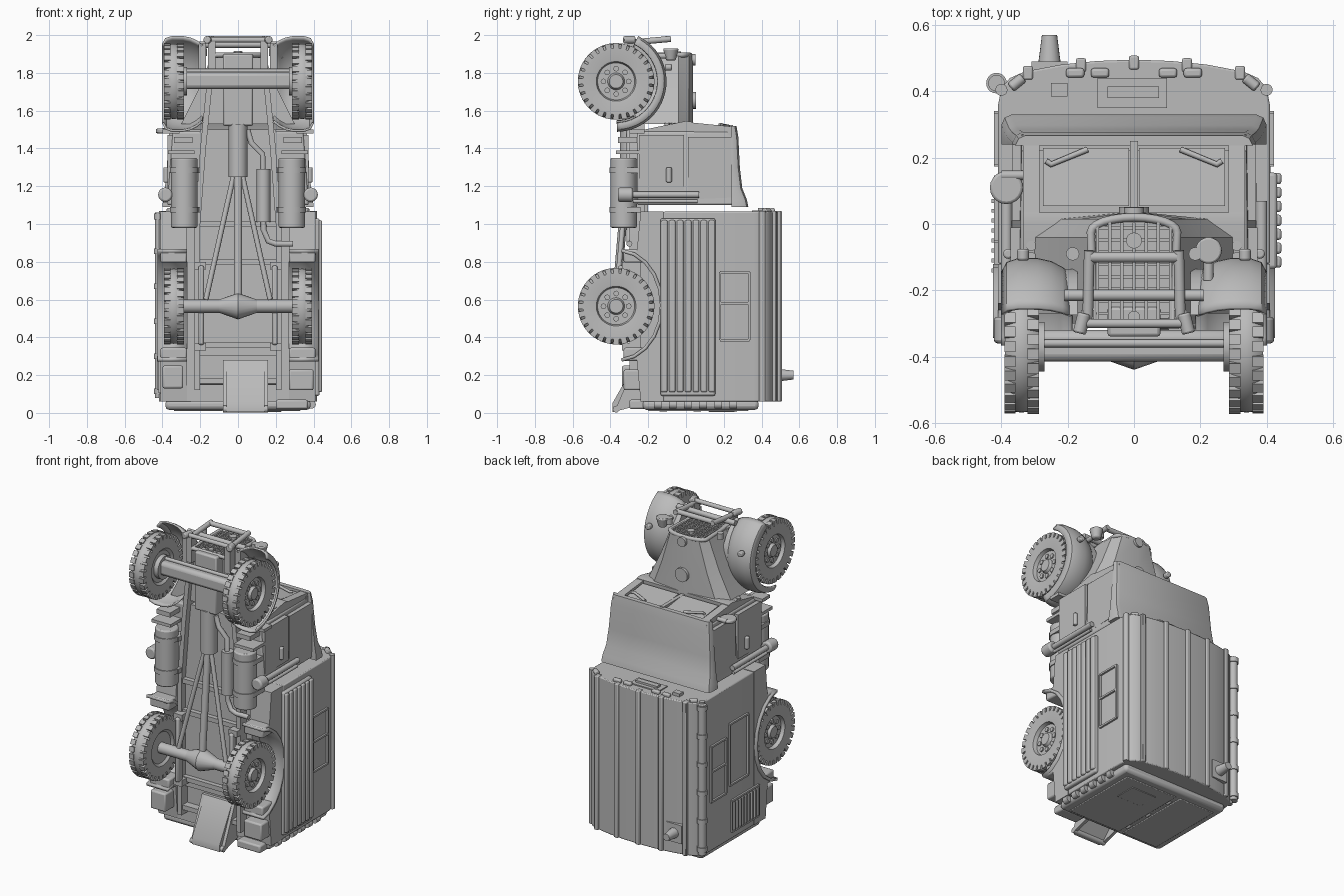
import bpy, bmesh
from math import sin, cos, pi, radians
from mathutils import Vector, Matrix

cube = bpy.data.objects.get("Cube")
if cube:
    bpy.data.objects.remove(cube, do_unlink=True)

grey = bpy.data.materials.new("plain grey")
grey.use_nodes = True
grey.diffuse_color = (0.5, 0.5, 0.5, 1)
grey.node_tree.nodes["Principled BSDF"].inputs["Base Color"].default_value = (0.5, 0.5, 0.5, 1)
SIDES = ((1, "left"), (-1, "right"))


def link(name, data):
    obj = bpy.data.objects.new(name, data)
    bpy.context.scene.collection.objects.link(obj)
    data.materials.append(grey)
    return obj


def finish(name, bm, bevel=0):
    bmesh.ops.recalc_face_normals(bm, faces=bm.faces)
    mesh = bpy.data.meshes.new(name)
    bm.to_mesh(mesh)
    bm.free()
    obj = link(name, mesh)
    if bevel:
        mod = obj.modifiers.new("bevel", "BEVEL")
        mod.width, mod.segments = bevel, 2
        mod.limit_method = "ANGLE"
    return obj


def box(name, x, y, z, bevel=0):
    """Box from three (low, high) ranges."""
    bm = bmesh.new()
    bmesh.ops.create_cube(bm, size=1)
    for v in bm.verts:
        v.co = [(a + b) / 2 + c * (b - a) for (a, b), c in zip((x, y, z), v.co)]
    return finish(name, bm, bevel)


def pair(name, x, y, z, bevel=0):
    for s, side in SIDES:
        box(f"{side}_{name}", sorted((s * x[0], s * x[1])), y, z, bevel)


def rod(name, start, end, r, r2=None, sides=20, bevel=0):
    a, b = Vector(start), Vector(end)
    bm = bmesh.new()
    turn = (b - a).to_track_quat("Z", "Y").to_matrix().to_4x4()
    bmesh.ops.create_cone(bm, cap_ends=True, segments=sides, radius1=r,
                          radius2=r if r2 is None else r2, depth=(b - a).length,
                          matrix=Matrix.Translation((a + b) / 2) @ turn)
    return finish(name, bm, bevel)


def rods(name, start, end, r, **kw):
    for s, side in SIDES:
        rod(f"{side}_{name}", (s * start[0], *start[1:]), (s * end[0], *end[1:]), r, **kw)


def loft(name, rings, closed=True, caps=True, bevel=0):
    bm = bmesh.new()
    rows = [[bm.verts.new(p) for p in ring] for ring in rings]
    n = len(rows[0])
    for a, b in zip(rows, rows[1:]):
        for i in range(n if closed else n - 1):
            j = (i + 1) % n
            bm.faces.new((a[i], a[j], b[j], b[i]))
    if caps:
        bm.faces.new(rows[0])
        bm.faces.new(rows[-1])
    return finish(name, bm, bevel)


def along_x(name, pts, a, b, bevel=0):
    return loft(name, [[(x, y, z) for y, z in pts] for x in (a, b)], bevel=bevel)


def along_z(name, pts, a, b, bevel=0):
    return loft(name, [[(x, y, z) for x, y in pts] for z in (a, b)], bevel=bevel)


def pipe(name, pts, r):
    curve = bpy.data.curves.new(name, "CURVE")
    curve.dimensions, curve.bevel_depth, curve.use_fill_caps = "3D", r, True
    curve.bevel_resolution = 3
    line = curve.splines.new("POLY")
    line.points.add(len(pts) - 1)
    for p, co in zip(line.points, pts):
        p.co = (*co, 1)
    return link(name, curve)


# Wheels: lathed tyre and rim, shoulder lugs, bolts
TYRE = [(.0, .30), (.10, .30), (.115, .287), (.175, .287), (.196, .315), (.199, .34), (.196, .365), (.175, .389),
        (.115, .387), (.105, .385), (.098, .362), (.045, .362), (.036, .38), (.0, .38)]


def wheel(name, s, cy, cz):
    n = 56
    at = lambda r, x, a: (s * x, cy + r * cos(a), cz + r * sin(a))
    loft(name + "_tyre", [[at(max(r, .001), x, 2 * pi * i / n) for i in range(n)] for r, x in TYRE])
    bm = bmesh.new()
    for i in range(n):
        a, low, high = 2 * pi * i / n, *((.286, .322) if i % 2 else (.358, .391))
        inner, outer = ([bm.verts.new(at(r, x, a + d)) for x, d in
                         ((low, -.08), (high, -.08), (high, .08), (low, .08))] for r in (.17, .203))
        bm.faces.new(outer)
        for k in range(4):
            bm.faces.new((inner[k], inner[k - 1], outer[k - 1], outer[k]))
    finish(name + "_tread", bm)
    for i in range(8):
        a = pi * i / 4
        rod(f"{name}_bolt_{i}", at(.067, .355, a), at(.067, .37, a), .015, sides=8)


for s, side in SIDES:
    wheel(side + "_front_wheel", s, -.37, 1.755)
    wheel(side + "_rear_wheel", s, -.37, .565)

# Body box: curved roof section, notched side skirts, floor
half = [(.41, -.12), (.41, .36), (.40, .41), (.375, .44), (.33, .46), (.22, .481), (.11, .492), (0, .496)]
along_z("body_shell", half + [(-x, y) for x, y in half[-2::-1]], .06, 1.065, .006)
arch = [(-.36 + .23 * sin(a), .57 - .29 * cos(a)) for a in [radians(25 + 13 * i) for i in range(11)]]
skirt = [(-.12, .06), (-.24, .06), *arch, (-.24, 1.065), (-.12, 1.065)]
for s, side in SIDES:
    along_x(side + "_skirt", skirt, s * .27, s * .41)
    rim = [(-.36 + .24 * sin(a), .57 - .30 * cos(a)) for a in [radians(5 + 17 * i) for i in range(11)]]
    guard = loft(side + "_rear_mudguard", [[(s * .27, y, z), (s * .425, y, z)] for y, z in rim], False, False)
    guard.modifiers.new("thick", "SOLIDIFY").thickness = .018
    for z in (.31, .83):
        box(f"{side}_guard_block_{z}", sorted((s * .27, s * .41)), (-.33, -.22), (z - .035, z + .035), .01)
box("body_floor", (-.27, .27), (-.24, -.12), (.06, 1.065))
for x in (-.32, -.16, 0, .16, .32):
    y = .496 - .3 * x * x
    box(f"roof_rib_{x}", (x - .015, x + .015), (y - .03, y + .012), (.06, 1.07), .006)
rods("roof_corner_trim", (.40, .405, .06), (.40, .405, 1.07), .018)
rod("roof_chimney", (-.255, .46, .2), (-.255, .57, .2), .037, .023)
box("chimney_plate", (-.31, -.20), (.46, .49), (.14, .26))

# Awning roll with clips
rod("awning_roll", (-.415, .425, .08), (-.415, .425, 1.06), .025)
for i in range(6):
    z = .1 + .185 * i
    rod(f"awning_clip_{i}", (-.415, .425, z), (-.415, .425, z + .03), .031)

# Front wall of the body: lamps and vent
pair("inner_roof_lamp", (.075, .13), (.442, .47), (1.06, 1.085), .008)
pair("outer_roof_lamp", (.15, .205), (.442, .47), (1.06, 1.085), .008)
rods("corner_lamp", (.335, .442, 1.07), (.372, .412, 1.07), .016, bevel=.006)
box("vent_panel", (-.11, .10), (.35, .44), (1.06, 1.072))
box("vent_slot", (-.08, .075), (.38, .415), (1.06, 1.085))
box("small_box", (-.25, -.20), (.385, .425), (1.06, 1.085))

# Left side: slatted panel and windows
box("slat_panel", (.40, .432), (-.135, .155), (.09, 1.03), .01)
for i in range(7):
    y = -.115 + .042 * i
    box(f"slat_{i}", (.41, .445), (y - .017, y + .017), (.11, 1.02), .008)


def frame(name, s, y, z, t=.012):
    """Raised frame on a side wall."""
    x = sorted((s * .405, s * .422))
    for tag, e in (("front", z[1]), ("rear", z[0])):
        box(f"{name}_{tag}", x, y, (e - t / 2, e + t / 2))
    for tag, e in (("upper", y[1]), ("lower", y[0])):
        box(f"{name}_{tag}", x, (e - t / 2, e + t / 2), z)


for s, side in SIDES:
    frame(side + "_rear_window", s, (.18, .335), (.385, .58))
    frame(side + "_front_window", s, (.18, .335), (.58, .745))

# Right side: hatch and louvre grille
frame("hatch", -1, (-.05, .14), (.42, .82))
frame("louvre_frame", -1, (-.16, .12), (.11, .31))
for i in range(9):
    y = -.14 + .03 * i
    box(f"louvre_{i}", (-.43, -.405), (y - .006, y + .006), (.12, .30))

# Rear wall, door, locker boxes and folding step
box("rear_wall", (-.385, .385), (-.23, .385), (.016, .07), .02)
box("rear_door", (-.05, .33), (-.2, .33), (.01, .03), .004)
box("rear_door_window", (.05, .23), (.12, .26), (.006, .02), .003)
box("rear_hatch", (-.34, -.08), (-.2, .33), (.01, .03), .004)
for y in (-.12, .06, .25):
    rod(f"door_hinge_{y}", (-.065, y - .02, .018), (-.065, y + .02, .018), .01)
for i in range(6):
    rod(f"tail_lamp_{i}", (.39, -.17 + .08 * i, .045), (.39, -.13 + .08 * i, .045), .022)
box("right_locker", (-.40, -.29), (-.34, -.22), (.13, .25), .01)
box("left_locker", (.27, .40), (-.33, -.22), (.12, .23), .01)
box("tail_box", (.20, .37), (-.30, -.22), (.02, .07), .01)
step = [(-.39, .005), (-.37, .005), (-.22, .16), (-.22, .28), (-.26, .28), (-.39, .05)]
along_x("folding_step", step, -.06, .14)
along_x("step_left_cheek", [(-.38, .005), (-.22, .05), (-.22, .28), (-.26, .28)], .14, .16)
along_x("step_right_cheek", [(-.38, .005), (-.22, .05), (-.22, .28), (-.26, .28)], -.08, -.06)
rod("step_bar", (-.08, -.37, .02), (.16, -.37, .02), .018)
rod("step_pivot", (-.22, -.27, .165), (.22, -.27, .165), .018)

# Cab: tapered shell, flared roof, windscreen, doors
ring = lambda w, low, high, z: [(-w, low, z), (w, low, z), (w * .98, high, z), (-w * .98, high, z)]
loft("cab_shell", [ring(.375, -.26, .28, 1.10), ring(.345, -.26, .255, 1.49)], bevel=.01)
box("cab_roof_core", (-.34, .34), (.22, .27), (1.10, 1.50))
roof = []
for w, y, z in ((.40, .33, 1.09), (.397, .322, 1.13), (.387, .298, 1.19), (.377, .285, 1.3),
                (.366, .277, 1.46), (.358, .267, 1.52)):
    roof.append([(-w, .24, z), (w, .24, z), (w, y - .03, z), (w - .01, y - .009, z), (w - .03, y, z),
                 (.03 - w, y, z), (.01 - w, y - .009, z), (-w, y - .03, z)])
loft("cab_roof", roof)
for s, side in SIDES:
    pane = [(.055, 1.53), (.23, 1.508), (.23, 1.49), (.055, 1.49)]
    along_x(side + "_windscreen", pane, s * .015, s * .275)
    along_x(side + "_screen_pillar", [(0, 1.54), (.25, 1.515), (.25, 1.48), (0, 1.48)], s * .285, s * .335)
    pipe(side + "_wiper", [(s * .14, .225, 1.517), (s * .25, .18, 1.525), (s * .265, .19, 1.525)], .009)
    along_x(side + "_door_window", [(.01, 1.13), (.24, 1.14), (.24, 1.46), (.01, 1.46)], s * .34, s * .368)
    along_x(side + "_door", [(-.25, 1.18), (-.01, 1.18), (-.01, 1.47), (-.25, 1.47)], s * .34, s * .372)
    rod(side + "_door_handle", (s * .38, -.09, 1.22), (s * .38, -.09, 1.3), .015, bevel=.006)
    rod(side + "_side_tube", (s * .385, -.32, 1.155), (s * .385, .07, 1.155), .017)
    rod(side + "_side_tube_cap", (s * .385, -.36, 1.155), (s * .385, -.28, 1.155), .038, bevel=.01)
    rod(side + "_side_tube_foot", (s * .385, -.28, 1.12), (s * .385, .06, 1.12), .01)
    for i in range(4):
        rod(f"{side}_cowl_lamp_{i}", (s * .31, -.1 + .034 * i, 1.5), (s * .31, -.1 + .034 * i, 1.535), .015)
box("screen_divider", (-.012, .012), (.03, .25), (1.49, 1.525))
along_x("cowl", [(-.22, 1.48), (.03, 1.48), (.035, 1.54), (0, 1.545), (-.22, 1.50)], -.335, .335)
rod("mirror", (-.385, .11, 1.48), (-.385, .11, 1.505), .05, bevel=.008)
pipe("mirror_arm", [(-.33, .147, 1.495), (-.40, .147, 1.495)], .014)

# Bonnet and radiator
hood = []
for w, y, z in ((.30, .03, 1.53), (.215, .03, 1.70), (.14, .03, 1.89)):
    hood.append([(-w, -.27, z), (w, -.27, z), (w, -.04, z), (w * .75, y - .015, z),
                 (0, y + .008, z), (-w * .75, y - .015, z), (-w, -.04, z)])
loft("bonnet", hood)
rod("bonnet_disc", (0, .03, 1.655), (0, .052, 1.655), .045)
for i in range(7):
    x = -.11 + .0367 * i
    box(f"grille_upright_{i}", (x - .005, x + .005), (-.29, .005), (1.88, 1.905))
for i in range(8):
    y = -.27 + .037 * i
    box(f"grille_bar_{i}", (-.12, .12), (y - .005, y + .005), (1.88, 1.90))
crown = [(.13 * sin(a), -.025 + .045 * cos(a), 1.895) for a in [pi * (i / 12 - .5) for i in range(13)]]
pipe("grille_surround", [(-.12, -.3, 1.895), *crown, (.12, -.3, 1.895), (-.12, -.3, 1.895)], .013)
rod("grille_badge_plate", (0, -.05, 1.89), (0, -.05, 1.912), .024)
rod("crank_hole", (0, -.28, 1.89), (0, -.28, 1.915), .018)
rod("radiator_cap", (0, .025, 1.87), (0, .05, 1.87), .03)

# Front guard, headlamp, wings
rod("guard_bar", (-.21, -.215, 1.95), (.21, -.215, 1.95), .017)
rod("guard_top_bar", (-.13, -.1, 1.98), (.13, -.1, 1.98), .016)
rod("guard_low_bar", (-.17, -.3, 1.975), (.17, -.3, 1.975), .014)
rods("guard_upright", (.14, -.3, 1.96), (.135, -.08, 1.98), .016)
rods("guard_foot", (.165, -.33, 1.975), (.15, -.27, 1.975), .02, bevel=.006)
pair("guard_arm", (.12, .16), (-.31, -.26), (1.8, 1.97))
rod("headlamp", (.225, -.08, 1.865), (.225, -.08, 1.93), .025, .042, bevel=.008)
rod("headlamp_post", (.225, -.17, 1.89), (.225, -.08, 1.89), .015)
rods("side_lamp", (.185, -.09, 1.89), (.185, -.09, 1.93), .02)
rods("wing_lamp", (.335, -.11, 1.83), (.335, -.075, 1.83), .018, bevel=.006)
for s, side in SIDES:
    rows = []
    for i in range(25):
        a = radians(26 + 153 * i / 24)
        rows.append([(s * x, -.37 + r * sin(a), 1.755 + r * cos(a)) for x, r in
                     ((.185, .215), (.215, .24), (.25, .258), (.29, .267), (.35, .267), (.385, .255), (.402, .222))])
    wing = loft(side + "_wing", rows, False, False)
    wing.modifiers.new("thick", "SOLIDIFY").thickness = .012
    wall = [(-.37 + .235 * sin(radians(a)), 1.755 + .22 * cos(radians(a))) for a in range(24, 165, 12)]
    along_x(side + "_wing_inner_wall", wall, s * .17, s * .21)
    box(side + "_wing_step", sorted((s * .31, s * .40)), (-.30, -.22), (1.48, 1.50))

# Chassis, axles and driveline
for s, side in SIDES:
    loft(side + "_chassis_rail", [[(s * (x + dx), y, z) for dx, y in ((0, -.3), (.03, -.3), (.03, -.22), (0, -.22))]
                                  for x, z in ((.2, .12), (.2, 1.0), (.17, 1.4), (.12, 1.9))])
    for z in (.35, .78):
        box(f"{side}_spring_hanger_{z}", sorted((s * .17, s * .23)), (-.34, -.25), (z - .02, z + .02))
    box(side + "_rear_spring", sorted((s * .18, s * .21)), (-.36, -.31), (.36, .78), .01)
    # Side tank with straps and bracket
    rod(side + "_tank", (s * .285, -.33, .98), (s * .285, -.33, 1.35), .07, bevel=.008)
    for z in (1.06, 1.27):
        rod(f"{side}_tank_strap_{z}", (s * .285, -.33, z), (s * .285, -.33, z + .03), .076)
        box(f"{side}_tank_bracket_{z}", sorted((s * .2, s * .36)), (-.33, -.24), (z, z + .03))
    box(side + "_cab_step", sorted((s * .23, s * .37)), (-.37, -.25), (1.37, 1.39))
    box(side + "_cab_step_upper", sorted((s * .24, s * .34)), (-.36, -.25), (1.43, 1.46))
    pipe(side + "_radius_arm", [(s * .17, -.37, .6), (s * .02, -.31, 1.27)], .014)
box("chassis_pan", (-.2, .2), (-.26, -.2), (.3, 1.5))
for z in (.17, .36, .8, 1.0):
    box(f"cross_member_{z}", (-.2, .2), (-.29, -.23), (z - .015, z + .015))
box("engine_sump", (-.08, .08), (-.34, -.25), (1.52, 1.9), .01)
box("front_axle", (-.3, .3), (-.415, -.32), (1.715, 1.805), .022)
rods("front_hub", (.27, -.37, 1.755), (.31, -.37, 1.755), .075)
rod("track_rod", (-.28, -.36, 1.81), (.28, -.36, 1.81), .012)
rod("rear_axle", (-.3, -.37, .565), (.3, -.37, .565), .035)
rods("differential", (0, -.37, .565), (.1, -.37, .565), .07, r2=.035)
rod("drive_shaft", (0, -.37, .6), (0, -.31, 1.3), .022)
rod("gearbox_shaft", (0, -.3, 1.25), (0, -.3, 1.53), .05)
pipe("exhaust", [(.05, -.3, 1.5), (.07, -.3, 1.43), (.13, -.3, 1.37), (.135, -.3, .97),
                 (.16, -.3, .91), (.2, -.3, .895), (.29, -.3, .895)], .016)
rod("silencer", (.135, -.3, 1.01), (.135, -.3, 1.29), .036)

for obj in bpy.context.scene.objects:
    obj.select_set(obj.type == "MESH")
    if obj.type == "MESH":
        bpy.context.view_layer.objects.active = obj
bpy.ops.object.shade_smooth_by_angle(angle=radians(35))
